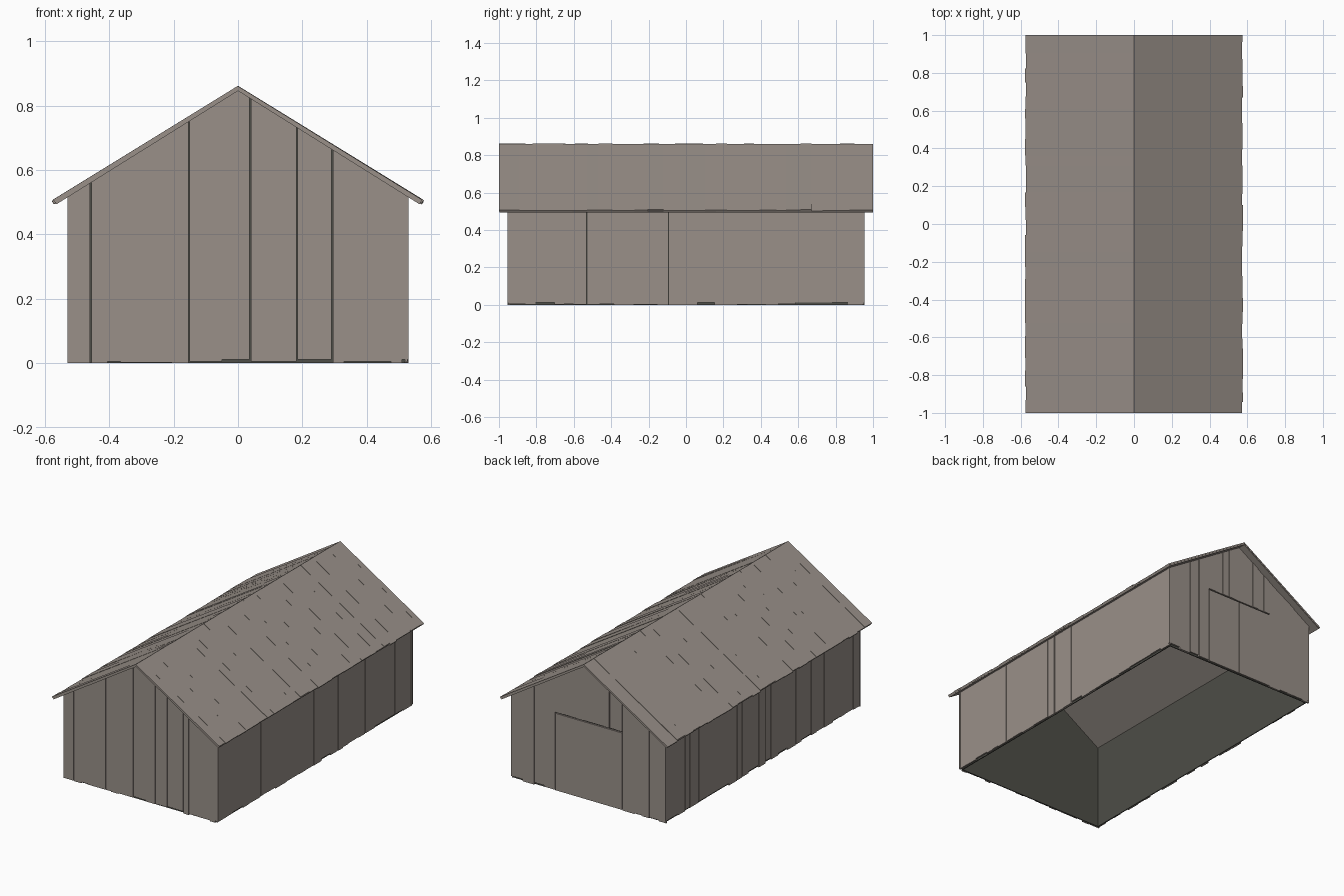
import bpy, bmesh, random
from mathutils import Vector

random.seed(4)
if "Cube" in bpy.data.objects:
    bpy.data.objects.remove(bpy.data.objects["Cube"])

HALF_X, HALF_Y = 0.53, 0.955      # outer wall faces
EAVE, RIDGE, SLOPE = 0.578, 0.862, 0.618
BOARD = 0.012


def material(name, color):
    m = bpy.data.materials.new(name)
    m.use_nodes = True
    m.diffuse_color = color
    m.node_tree.nodes["Principled BSDF"].inputs["Base Color"].default_value = color
    return m


wood = material("weathered wood", (0.32, 0.28, 0.25, 1))
dark = material("dark inner wall", (0.075, 0.075, 0.063, 1))


def prism(bm, points, push):
    """Extrude a flat outline along a vector."""
    face = bm.faces.new([bm.verts.new(p) for p in points])
    ext = bmesh.ops.extrude_face_region(bm, geom=[face], use_keep_orig=True)
    verts = [v for v in ext["geom"] if isinstance(v, bmesh.types.BMVert)]
    bmesh.ops.translate(bm, verts=verts, vec=Vector(push))


def finish(bm, name, mat):
    bmesh.ops.recalc_face_normals(bm, faces=bm.faces)
    mesh = bpy.data.meshes.new(name)
    bm.to_mesh(mesh)
    bm.free()
    mesh.materials.append(mat)
    obj = bpy.data.objects.new(name, mesh)
    bpy.context.collection.objects.link(obj)


def under_roof(x):
    return RIDGE - 0.015 - SLOPE * abs(x)


def gable_outline(x0, x1, bottom, y):
    """Wall strip whose top follows the roof pitch."""
    tops = [x1, 0, x0] if x0 < 0 < x1 else [x1, x0]
    return ([(x0, y, bottom), (x1, y, bottom)]
            + [(x, y, under_roof(x)) for x in tops])


def seams(start, end, low, high):
    """Random board edges between two ends."""
    cuts = [start]
    while cuts[-1] < end - high * 1.3:
        cuts.append(cuts[-1] + random.uniform(low, high))
    return cuts + [end]


def spans(cuts):
    """Neighbouring edges, with an occasional narrow open joint."""
    for a, b in zip(cuts, cuts[1:]):
        yield a, b - (0.004 if random.random() < 0.3 and b < cuts[-1] else 0)


def ragged():
    return random.choice([0, 0.003, 0.006, 0.012])


def depth():
    return BOARD - random.uniform(0, 0.005)


# Dark inner walls, open below
bm = bmesh.new()
ix, iy = HALF_X - BOARD, HALF_Y - BOARD
for s in (-1, 1):
    prism(bm, gable_outline(-ix, ix, 0, s * iy), (0, -s * 0.006, 0))
    top = under_roof(ix)
    prism(bm, [(s * ix, -iy, 0), (s * ix, iy, 0), (s * ix, iy, top), (s * ix, -iy, top)],
          (-s * 0.006, 0, 0))
finish(bm, "inner_walls", dark)

# Front gable boards
bm = bmesh.new()
front = [-0.53, -0.455, -0.405, -0.365, -0.24, -0.205, -0.15, -0.11, -0.05, -0.01,
         0.04, 0.1, 0.185, 0.23, 0.295, 0.33, 0.39, 0.475, 0.51, 0.53]
for a, b in spans(front):
    prism(bm, gable_outline(a, b, ragged(), -iy), (0, -depth(), 0))
finish(bm, "front_boards", wood)

# Back gable boards, leaving the doorway
DOOR_X, DOOR_Z = 0.23, 0.48
bm = bmesh.new()
for lo, hi in ((-HALF_X, -DOOR_X), (DOOR_X, HALF_X)):
    for a, b in spans(seams(lo, hi, 0.03, 0.08)):
        prism(bm, gable_outline(a, b, ragged(), iy), (0, depth(), 0))
for a, b in spans(seams(-DOOR_X, DOOR_X, 0.04, 0.05)):
    prism(bm, gable_outline(a, b, DOOR_Z + 0.007, iy), (0, depth(), 0))
finish(bm, "back_boards", wood)

# Double door
bm = bmesh.new()
for a, b in ((-DOOR_X + 0.002, -0.001), (0.001, DOOR_X - 0.002)):
    prism(bm, [(a, iy, 0.004), (b, iy, 0.004), (b, iy, DOOR_Z), (a, iy, DOOR_Z)],
          (0, BOARD - 0.002, 0))
finish(bm, "back_doors", wood)

# Side wall boards
for s, name in ((-1, "right_boards"), (1, "left_boards")):
    bm = bmesh.new()
    for a, b in spans(seams(-HALF_Y + 0.002, HALF_Y - 0.002, 0.04, 0.11)):
        z, x, top = ragged(), s * ix, under_roof(HALF_X)
        prism(bm, [(x, a, z), (x, b, z), (x, b, top), (x, a, top)], (s * depth(), 0, 0))
    finish(bm, name, wood)


def roof_strip(bm, s, y0, y1, eave, ridge_top, eave_drop, thick):
    """Sloping board from the ridge to one eave."""
    low = ridge_top - SLOPE * eave - eave_drop
    prism(bm, [(0, y0, ridge_top), (s * eave, y0, low),
               (s * (eave - 0.006), y0, low - thick), (0, y0, ridge_top - thick)],
          (0, y1 - y0, 0))


# Roof lining and the uneven boards over it
for s, name in ((-1, "right_roof"), (1, "left_roof")):
    bm = bmesh.new()
    roof_strip(bm, s, -0.998, 0.998, EAVE - 0.008, RIDGE - 0.008, 0, 0.008)
    finish(bm, name + "_lining", wood)
    bm = bmesh.new()
    for a, b in zip(*(lambda c: (c, c[1:]))(seams(-1, 1, 0.05, 0.09))):
        roof_strip(bm, s, a, b, EAVE - random.uniform(0, 0.007),
                   RIDGE - random.uniform(0, 0.002), random.uniform(-0.002, 0.002), 0.009)
    finish(bm, name + "_boards", wood)
